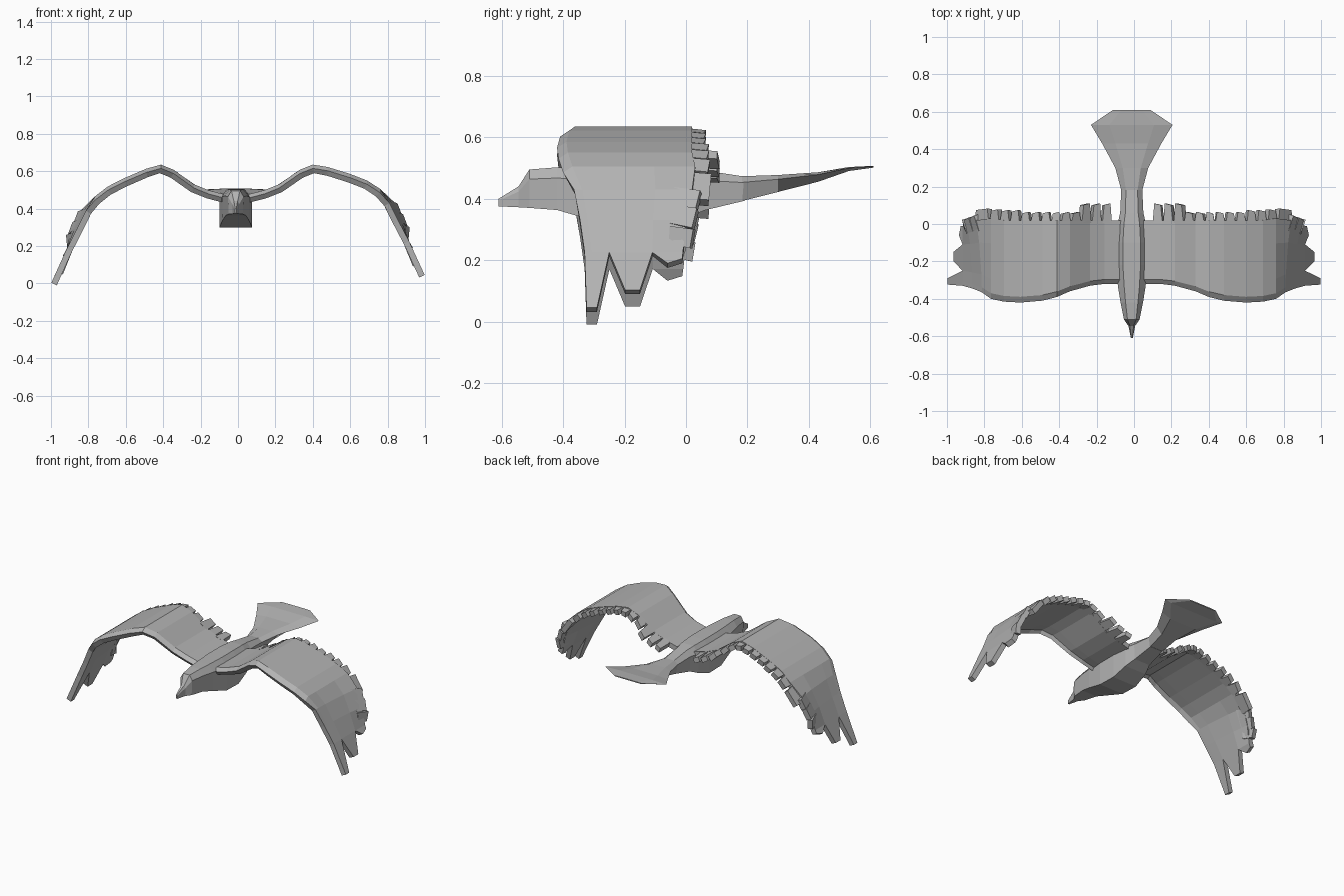
import bpy, bmesh

cube = bpy.data.objects.get("Cube")
if cube:
    bpy.data.objects.remove(cube)

grey = bpy.data.materials.new("feather_grey")
grey.use_nodes = True
grey.diffuse_color = (0.45, 0.45, 0.45, 1)
grey.node_tree.nodes["Principled BSDF"].inputs["Base Color"].default_value = (0.45, 0.45, 0.45, 1)


def make_object(name, bm):
    mesh = bpy.data.meshes.new(name)
    bm.to_mesh(mesh)
    bm.free()
    mesh.materials.append(grey)
    obj = bpy.data.objects.new(name, mesh)
    bpy.context.collection.objects.link(obj)
    return obj


def loft(name, sections, centre_x):
    """Six-sided sections: y, half width, bottom z, top z, bottom width factor."""
    bm = bmesh.new()
    rings = []
    for y, w, low, high, k in sections:
        h = high - low
        half = [(0.55 * w, high), (w, low + 0.75 * h), (k * w, low)]
        outline = half + [(-x, z) for x, z in reversed(half)]
        rings.append([bm.verts.new((centre_x + x, y, z)) for x, z in outline])
    for a, b in zip(rings, rings[1:]):
        for i in range(len(a)):
            j = (i + 1) % len(a)
            bm.faces.new((a[i], a[j], b[j], b[i]))
    bm.faces.new(rings[0])
    bm.faces.new(rings[-1])
    bmesh.ops.recalc_face_normals(bm, faces=bm.faces)
    return make_object(name, bm)


# Beak, head and trunk
loft("body", [
    (-0.61, 0.005, 0.375, 0.400, 0.9),
    (-0.545, 0.018, 0.372, 0.440, 0.9),
    (-0.51, 0.042, 0.370, 0.495, 0.9),
    (-0.42, 0.060, 0.363, 0.502, 0.9),
    (-0.34, 0.073, 0.340, 0.503, 0.95),
    (-0.22, 0.086, 0.303, 0.504, 1.0),
    (-0.10, 0.086, 0.300, 0.504, 1.0),
    (0.00, 0.076, 0.335, 0.500, 1.0),
    (0.06, 0.062, 0.362, 0.492, 0.9),
    (0.19, 0.056, 0.393, 0.472, 0.8),
], -0.012)

# Flared tail fan
loft("tail", [
    (0.18, 0.056, 0.392, 0.473, 0.8),
    (0.30, 0.088, 0.422, 0.477, 0.6),
    (0.43, 0.158, 0.455, 0.486, 0.6),
    (0.53, 0.218, 0.490, 0.503, 0.8),
    (0.61, 0.100, 0.501, 0.507, 0.9),
], -0.012)

# Wing stations: x, top z, leading y, trailing y
STATIONS = [
    (0.05, 0.475, -0.32, 0.02), (0.14, 0.498, -0.32, 0.02),
    (0.22, 0.530, -0.33, 0.02), (0.33, 0.607, -0.36, 0.02),
    (0.40, 0.635, -0.39, 0.02), (0.48, 0.622, -0.41, 0.02),
    (0.60, 0.585, -0.42, 0.02), (0.69, 0.550, -0.415, 0.02),
    (0.76, 0.505, -0.40, 0.03), (0.81, 0.430, -0.365, 0.02),
    (0.86, 0.330, -0.345, 0.0), (0.915, 0.225, -0.33, -0.01),
]
CHORD = [0, 0.07, 0.25, 0.69, 1]


def station(x):
    for a, b in zip(STATIONS, STATIONS[1:]):
        if x <= b[0]:
            t = (x - a[0]) / (b[0] - a[0])
            return [p + t * (q - p) for p, q in zip(a, b)]
    return STATIONS[-1]


def wing_point(x, c):
    x, z, lead, trail = station(x)
    if c == 0 and x < 0.8:
        z -= 0.02
    if 0.8 < x < 0.9:
        x += 0.03 * c * c
    return x, lead + c * (trail - lead), z


def place(point, side):
    """Mirror a point; the right wing hangs a little lower."""
    x, y, z = point
    if side < 0:
        z -= 0.042 * min(1, max(0, (x - 0.4) / 0.38))
        x += 0.02 * min(1, max(0, 1 - x))
    return (side * x, y, z)


def build_wing(side, name):
    bm = bmesh.new()

    def add(points):
        verts = [p if isinstance(p, bmesh.types.BMVert) else bm.verts.new(place(p, side))
                 for p in points]
        bm.faces.new(verts if side > 0 else verts[::-1])

    # Arm and folded hand surface
    grid = [[bm.verts.new(place(wing_point(s[0], c), side)) for c in CHORD] for s in STATIONS]
    for a, b in zip(grid, grid[1:]):
        for j in range(len(CHORD) - 1):
            add((a[j], b[j], b[j + 1], a[j + 1]))

    # Three long primary feathers at the wing tip
    end = grid[-1]
    tips = [((0.998, -0.324, 0.045), (0.998, -0.290, 0.045)),
            ((0.965, -0.198, 0.102), (0.965, -0.150, 0.102)),
            ((0.935, -0.060, 0.190), (0.925, -0.012, 0.205))]
    root = wing_point(0.915, 0.25)
    middle = bm.verts.new(place((root[0] + 0.03, -0.30, 0.16), side))
    add((end[0], middle, end[1]))
    add((end[1], middle, end[2]))
    add((end[0], tips[0][0], tips[0][1], middle))
    add((middle, tips[0][1], end[2]))
    add((end[2], tips[1][0], tips[1][1], end[3]))
    add((end[3], tips[2][0], tips[2][1], end[4]))

    # Row of short feathers along the trailing edge
    x = 0.10
    while x < 0.80:
        width = 0.052
        reach = 0.09 if x < 0.26 else 0.045 if x < 0.6 else 0.055
        a, b = wing_point(x, 0.96), wing_point(x + width, 0.96)
        edge = station(x)[3] + reach
        add((a, b, (b[0] - 0.010, edge - 0.008, b[2] - 0.006),
             (a[0] + 0.008, edge, a[2] - 0.006)))
        x += width + 0.004

    # Small splayed feathers behind the hand
    for x in (0.805, 0.835, 0.87):
        a, b = wing_point(x, 0.85), wing_point(x + 0.03, 0.85)
        c, d = wing_point(x, 1), wing_point(x + 0.03, 1)
        add((a, b, (d[0] + 0.012, d[1] + 0.02, d[2] - 0.015),
             (c[0] + 0.018, c[1] + 0.025, c[2] - 0.01)))

    bm.normal_update()
    obj = make_object(name, bm)
    solid = obj.modifiers.new("thickness", "SOLIDIFY")
    solid.thickness = 0.032
    solid.offset = -1


build_wing(1, "left_wing")
build_wing(-1, "right_wing")
